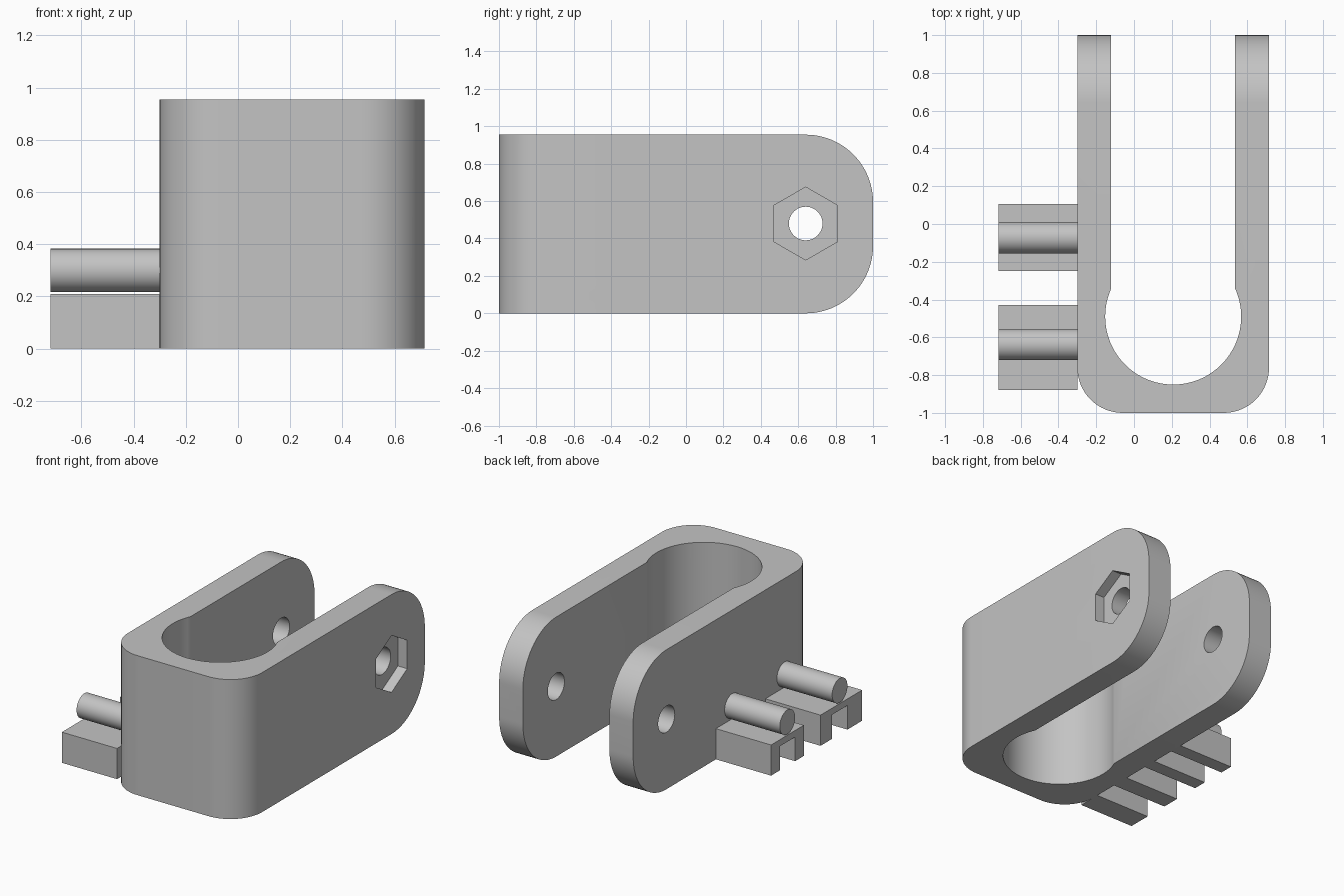
import bpy, bmesh
from math import cos, sin, pi, acos, radians
from mathutils import Vector

if "Cube" in bpy.data.objects:
    bpy.data.objects.remove(bpy.data.objects["Cube"], do_unlink=True)

grey = bpy.data.materials.new("light grey")
grey.use_nodes = True
colour = (0.55, 0.55, 0.55, 1)
grey.diffuse_color = colour
grey.node_tree.nodes["Principled BSDF"].inputs["Base Color"].default_value = colour


def arc(cx, cy, r, a0, a1, n):
    """Points along an arc, both ends included."""
    return [(cx + r * cos(a0 + (a1 - a0) * i / n),
             cy + r * sin(a0 + (a1 - a0) * i / n)) for i in range(n + 1)]


def prism(name, pts, axis, lo, hi):
    """Extrude a flat profile: (x, y) along z, or (y, z) along x."""
    bm = bmesh.new()
    place = (lambda a, b: (a, b, lo)) if axis == "z" else (lambda a, b: (lo, a, b))
    step = Vector((0, 0, hi - lo)) if axis == "z" else Vector((hi - lo, 0, 0))
    face = bm.faces.new([bm.verts.new(place(a, b)) for a, b in pts])
    ext = bmesh.ops.extrude_face_region(bm, geom=[face])
    bmesh.ops.translate(bm, vec=step,
                        verts=[v for v in ext["geom"] if isinstance(v, bmesh.types.BMVert)])
    bmesh.ops.recalc_face_normals(bm, faces=bm.faces)
    mesh = bpy.data.meshes.new(name)
    bm.to_mesh(mesh)
    bm.free()
    mesh.materials.append(grey)
    obj = bpy.data.objects.new(name, mesh)
    bpy.context.collection.objects.link(obj)
    return obj


def select(obj):
    bpy.ops.object.select_all(action="DESELECT")
    obj.select_set(True)
    bpy.context.view_layer.objects.active = obj


def cut(obj, cutter, operation="DIFFERENCE"):
    mod = obj.modifiers.new("cut", "BOOLEAN")
    mod.operation, mod.solver, mod.object = operation, "EXACT", cutter
    select(obj)
    bpy.ops.object.modifier_apply(modifier=mod.name)
    bpy.data.objects.remove(cutter, do_unlink=True)


def smooth(obj):
    select(obj)
    bpy.ops.object.shade_smooth_by_angle(angle=radians(25))


# Clamp body: U-shaped outline with a round pocket between the arms
LEFT, RIGHT, TOP = -0.30, 0.715, 0.955
MID, BORE, BORE_Y, HALF_SLOT, CORNER = 0.2075, 0.36, -0.49, 0.328, 0.24
open_angle = acos(HALF_SLOT / BORE)
outline = [(LEFT, 1)]
outline += arc(LEFT + CORNER, CORNER - 1, CORNER, pi, 1.5 * pi, 16)
outline += arc(RIGHT - CORNER, CORNER - 1, CORNER, -pi / 2, 0, 16)
outline += [(RIGHT, 1), (MID + HALF_SLOT, 1)]
outline += arc(MID, BORE_Y, BORE, open_angle, -pi - open_angle, 64)
outline += [(MID - HALF_SLOT, 1)]
body = prism("clamp_body", outline, "z", 0, TOP)

# Rounded arm ends
R = 0.36
side = [(-1.2, 0)] + arc(1 - R, R, R, -pi / 2, 0, 24)
side += arc(1 - R, TOP - R, R, 0, pi / 2, 24) + [(-1.2, TOP)]
cut(body, prism("side_outline", side, "x", -1, 1), "INTERSECT")

# Bolt hole through both arms and hexagonal nut recess on one
HOLE_Y, HOLE_Z = 0.64, 0.48
cut(body, prism("bolt_hole", arc(HOLE_Y, HOLE_Z, 0.09, 0, 2 * pi, 40)[:-1], "x", -1, 1))
cut(body, prism("nut_recess", arc(HOLE_Y, HOLE_Z, 0.195, pi / 2, 2.5 * pi, 6)[:-1],
                "x", RIGHT - 0.07, 1))
smooth(body)

# Two side pins, each above a notched support block
OUT, NOTCH_TOP, BLOCK_TOP = -0.718, 0.165, 0.21
for label, pin_y, y0, y1 in (("rear", -0.072, -0.25, 0.105), ("front", -0.638, -0.88, -0.43)):
    pin = prism(label + "_pin", arc(pin_y, 0.3, 0.083, 0, 2 * pi, 40)[:-1], "x", OUT, LEFT + 0.01)
    smooth(pin)
    a, b = pin_y - 0.083, pin_y + 0.083
    prism(label + "_pin_support",
          [(y0, 0), (a, 0), (a, NOTCH_TOP), (b, NOTCH_TOP), (b, 0),
           (y1, 0), (y1, BLOCK_TOP), (y0, BLOCK_TOP)], "x", OUT, LEFT)
